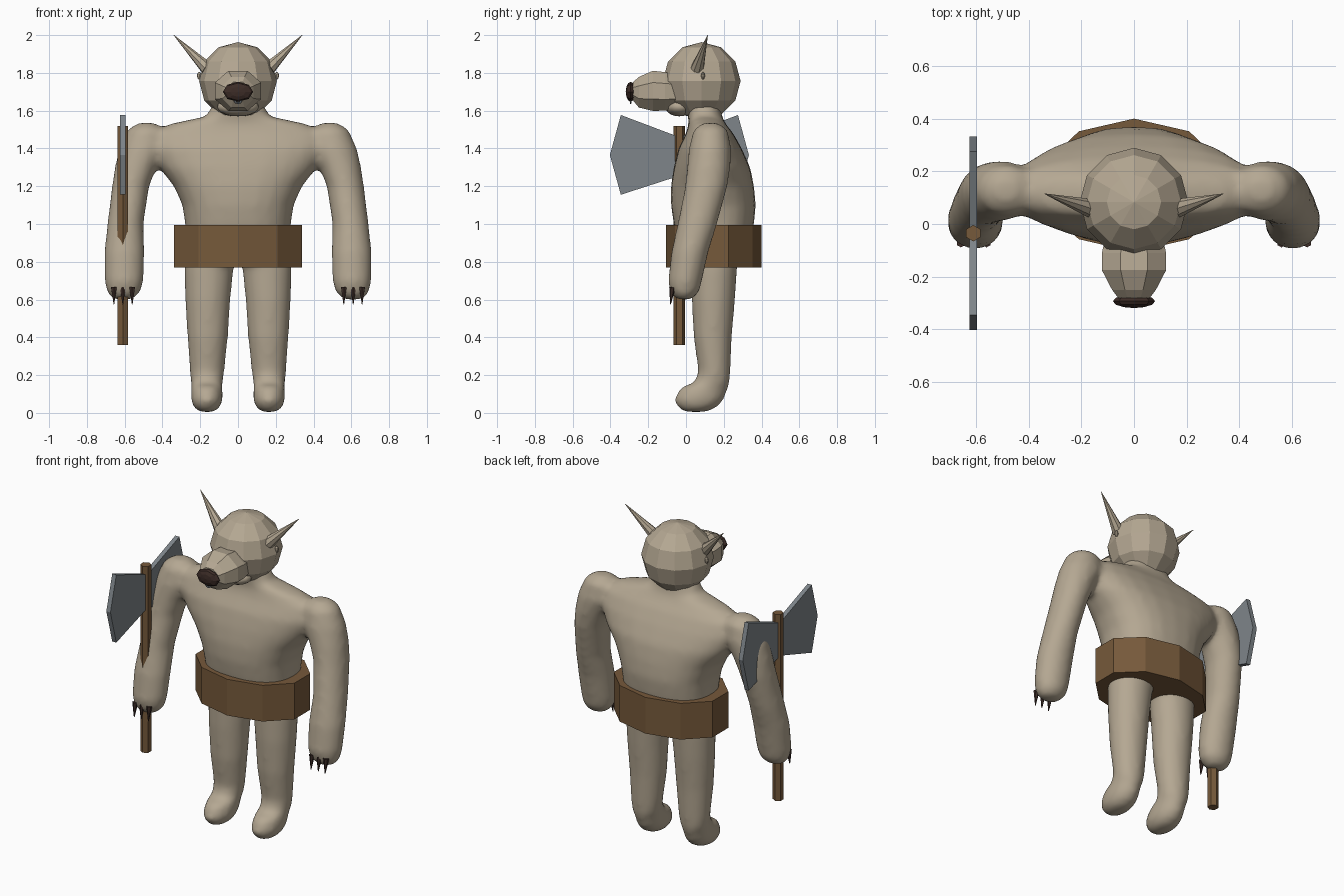
import bpy, bmesh, math
from mathutils import Vector, Matrix

if "Cube" in bpy.data.objects:
    bpy.data.objects.remove(bpy.data.objects["Cube"])


def material(name, rgb):
    m = bpy.data.materials.new(name)
    m.diffuse_color = (*rgb, 1)
    m.use_nodes = True
    m.node_tree.nodes["Principled BSDF"].inputs["Base Color"].default_value = m.diffuse_color
    return m


SKIN = material("tan_skin", (0.46, 0.39, 0.29))
WOOD = material("brown_leather_wood", (0.18, 0.10, 0.043))
STEEL = material("grey_steel", (0.21, 0.235, 0.255))
DARK = material("dark_horn", (0.045, 0.025, 0.02))


def finish(bm, name, mat, smooth=False):
    bmesh.ops.recalc_face_normals(bm, faces=bm.faces)
    for f in bm.faces:
        f.smooth = smooth
    me = bpy.data.meshes.new(name)
    bm.to_mesh(me)
    bm.free()
    me.materials.append(mat)
    ob = bpy.data.objects.new(name, me)
    bpy.context.collection.objects.link(ob)
    return ob


def loft(bm, rings, n=24, power=2.0, phase=0.0, flip=1):
    """Stack closed rings given as (z, x0, x1, y0, y1)."""
    loops = []
    for z, x0, x1, y0, y1 in rings:
        loop = []
        for i in range(n):
            a = 2 * math.pi * i / n + phase
            c, s = math.cos(a), math.sin(a)
            px = math.copysign(abs(c) ** (2 / power), c)
            py = math.copysign(abs(s) ** (2 / power), s)
            loop.append(bm.verts.new((flip * ((x0 + x1) / 2 + px * (x1 - x0) / 2),
                                      (y0 + y1) / 2 + py * (y1 - y0) / 2, z)))
        loops.append(loop)
    for a, b in zip(loops, loops[1:]):
        for i in range(n):
            j = (i + 1) % n
            bm.faces.new((a[i], a[j], b[j], b[i]))
    bm.faces.new(loops[0])
    bm.faces.new(loops[-1])


def ball(name, mat, centre, radii, seg, rings, smooth=False, tilt=0.0):
    bm = bmesh.new()
    m = (Matrix.Translation(centre) @ Matrix.Rotation(tilt, 4, 'X')
         @ Matrix.Diagonal((*radii, 1)))
    bmesh.ops.create_uvsphere(bm, u_segments=seg, v_segments=rings, radius=1, matrix=m)
    return finish(bm, name, mat, smooth)


def rod(name, mat, start, end, r1, r2, seg):
    bm = bmesh.new()
    start, end = Vector(start), Vector(end)
    d = end - start
    m = Matrix.Translation((start + end) / 2) @ d.to_track_quat('Z', 'Y').to_matrix().to_4x4()
    bmesh.ops.create_cone(bm, cap_ends=True, segments=seg, radius1=r1, radius2=r2,
                          depth=d.length, matrix=m)
    return finish(bm, name, mat)


# Body: torso, arms and legs fused into one smooth skin
torso = [(0.80, -0.25, 0.25, 0.02, 0.28), (0.90, -0.275, 0.275, -0.04, 0.34),
         (1.00, -0.28, 0.28, -0.065, 0.36), (1.10, -0.295, 0.295, -0.08, 0.37),
         (1.20, -0.34, 0.34, -0.08, 0.36), (1.30, -0.42, 0.42, -0.065, 0.34),
         (1.40, -0.48, 0.48, -0.04, 0.295), (1.48, -0.47, 0.47, 0.0, 0.25),
         (1.53, -0.36, 0.36, 0.015, 0.21), (1.57, -0.17, 0.17, 0.01, 0.19),
         (1.64, -0.13, 0.13, 0.0, 0.18)]
arm = [(1.535, 0.44, 0.53, 0.09, 0.17), (1.50, 0.38, 0.585, 0.04, 0.22),
       (1.40, 0.37, 0.63, 0.015, 0.24), (1.30, 0.43, 0.652, 0.005, 0.235),
       (1.20, 0.47, 0.667, -0.005, 0.22), (1.00, 0.50, 0.692, -0.045, 0.165),
       (0.85, 0.495, 0.708, -0.078, 0.118), (0.70, 0.50, 0.706, -0.095, 0.085),
       (0.64, 0.515, 0.695, -0.085, 0.07), (0.60, 0.56, 0.66, -0.05, 0.03)]
leg = [(0.90, 0.0, 0.28, 0.03, 0.28), (0.75, 0.025, 0.285, 0.03, 0.27),
       (0.60, 0.04, 0.28, 0.03, 0.26), (0.40, 0.053, 0.268, 0.04, 0.243),
       (0.22, 0.072, 0.255, 0.065, 0.235), (0.16, 0.08, 0.25, 0.045, 0.232),
       (0.135, 0.082, 0.248, -0.03, 0.225), (0.07, 0.08, 0.25, -0.065, 0.20),
       (0.03, 0.095, 0.235, -0.045, 0.165), (0.005, 0.125, 0.205, -0.01, 0.11)]
bm = bmesh.new()
loft(bm, torso, power=2.4)
for side in (-1, 1):
    loft(bm, arm, flip=side)
    loft(bm, leg, flip=side)
body = finish(bm, "body", SKIN, True)
rm = body.modifiers.new("fuse", 'REMESH')
rm.mode = 'VOXEL'
rm.voxel_size = 0.018
rm.use_smooth_shade = True
sm = body.modifiers.new("soften", 'SMOOTH')
sm.factor = 0.5
sm.iterations = 8

# Head, jaw, muzzle and nose
ball("head", SKIN, (0, 0.083, 1.757), (0.206, 0.206, 0.206), 12, 6)
ball("jaw", SKIN, (0, -0.035, 1.62), (0.11, 0.075, 0.05), 16, 10, True)
bm = bmesh.new()
loft(bm, [(0.04, -0.115, 0.115, 1.60, 1.80), (0.11, -0.132, 0.132, 1.592, 1.812),
          (0.175, -0.132, 0.132, 1.59, 1.82), (0.25, -0.09, 0.09, 1.61, 1.785),
          (0.28, -0.065, 0.065, 1.65, 1.755)], n=8, phase=math.pi / 8)
bm.transform(Matrix.Rotation(math.pi / 2, 4, 'X'))
finish(bm, "muzzle", SKIN)
ball("nose", DARK, (0, -0.293, 1.70), (0.08, 0.053, 0.026), 8, 6, tilt=math.pi / 2)
for v in bpy.data.objects["nose"].data.vertices:
    # wide in x, low in z, thin in y
    v.co.y = max(-0.32, min(-0.265, v.co.y))

# Ring hanging from the nose
bpy.ops.mesh.primitive_torus_add(major_segments=12, minor_segments=6, major_radius=0.018,
                                 minor_radius=0.005, location=(0, -0.293, 1.658),
                                 rotation=(math.pi / 2, 0, 0))
ring = bpy.context.object
ring.name = "nose_ring"
ring.data.materials.append(STEEL)

# Pointed ears, ear studs and claws
for side, label in ((-1, "right"), (1, "left")):
    rod("ear_" + label, SKIN, (side * 0.165, 0.06, 1.825), (side * 0.34, 0.115, 2.0),
        0.036, 0.001, 8)
    ball("ear_stud_" + label, SKIN, (side * 0.205, 0.09, 1.785), (0.012, 0.01, 0.02), 8, 6)
    for i, x in enumerate((0.56, 0.61, 0.657)):
        rod(f"claw_{label}_{i + 1}", DARK, (side * x, -0.072, 0.665),
            (side * x, -0.082, 0.575), 0.017, 0.002, 6)

# Wide ten-sided belt
bm = bmesh.new()
loft(bm, [(0.77, -0.357, 0.357, -0.106, 0.40), (0.995, -0.357, 0.357, -0.106, 0.40)],
     n=10, phase=math.pi / 2)
finish(bm, "belt", WOOD)

# Double-bladed axe held in the right hand
AX, AY = -0.61, -0.035
rod("axe_handle", WOOD, (AX, AY, 0.36), (AX, AY, 1.52), 0.031, 0.031, 6)
for side, label in ((-1, "front"), (1, "back")):
    bm = bmesh.new()
    outline = [(0.0, 1.46), (0.31, 1.577), (0.368, 1.365), (0.31, 1.155), (0.0, 1.255)]
    face = bm.faces.new([bm.verts.new((AX - 0.014, AY + side * d, z)) for d, z in outline])
    ext = bmesh.ops.extrude_face_region(bm, geom=[face])
    bmesh.ops.translate(bm, vec=(0.028, 0, 0),
                        verts=[g for g in ext["geom"] if isinstance(g, bmesh.types.BMVert)])
    finish(bm, "axe_blade_" + label, STEEL)
